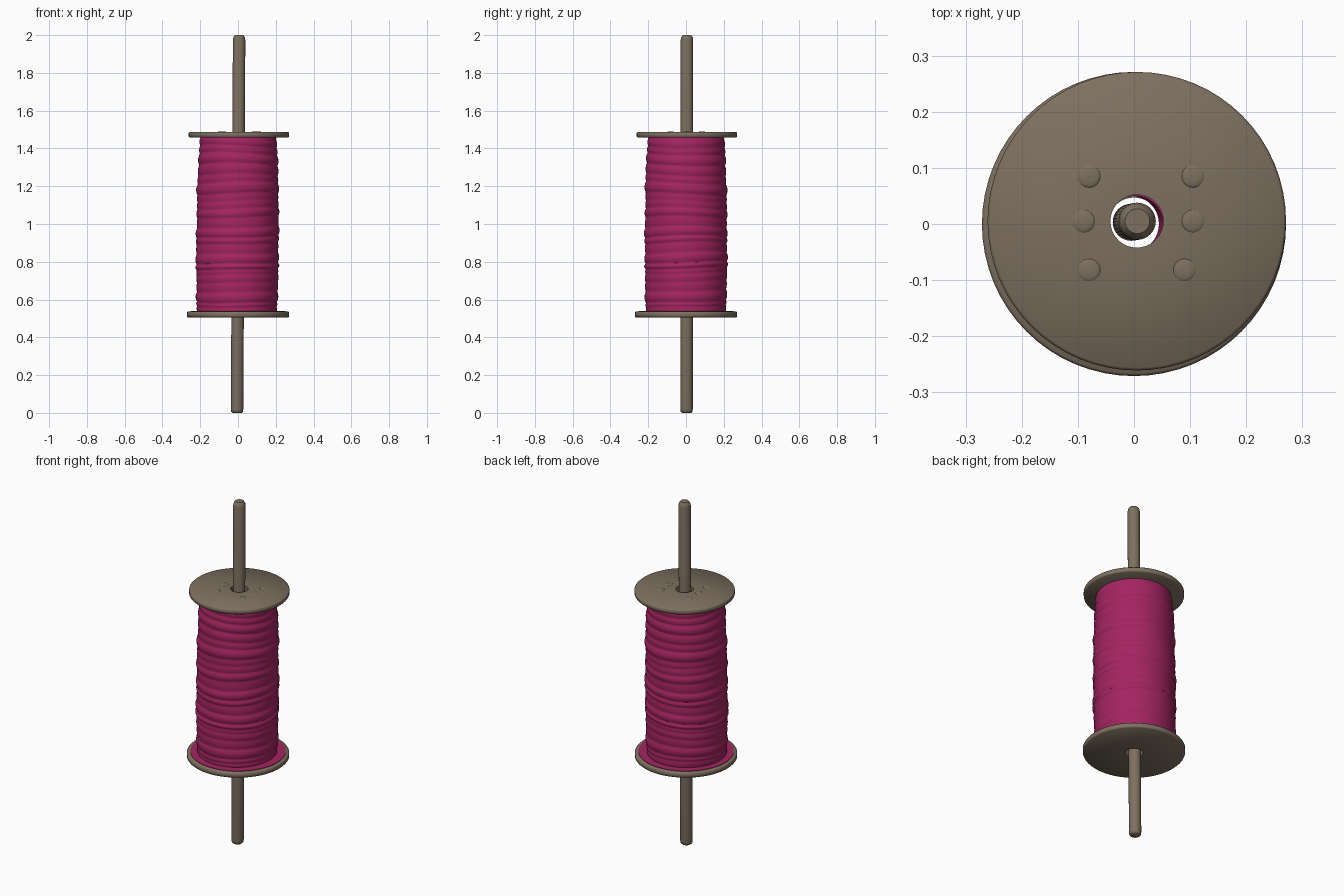
import bpy, bmesh, math, random
from mathutils import Vector

if "Cube" in bpy.data.objects:
    bpy.data.objects.remove(bpy.data.objects["Cube"])
random.seed(4)

def mat(name, rgb):
    m = bpy.data.materials.new(name)
    m.diffuse_color = (*rgb, 1)
    m.use_nodes = True
    m.node_tree.nodes["Principled BSDF"].inputs["Base Color"].default_value = m.diffuse_color
    return m

wood = mat("dull wood", (0.205, 0.162, 0.115))
pink = mat("magenta thread", (0.37, 0.018, 0.12))

def finish(name, bm, material, angle=40):
    bmesh.ops.recalc_face_normals(bm, faces=bm.faces)
    me = bpy.data.meshes.new(name)
    bm.to_mesh(me)
    bm.free()
    ob = bpy.data.objects.new(name, me)
    bpy.context.collection.objects.link(ob)
    me.materials.append(material)
    bpy.ops.object.select_all(action='DESELECT')
    ob.select_set(True)
    bpy.context.view_layer.objects.active = ob
    bpy.ops.object.shade_smooth_by_angle(angle=math.radians(angle))
    return ob

def loft(name, profile, material, n=48, centre=lambda z: (0, 0), warp=None, closed=True, angle=40):
    """Revolve (radius, z) points; closed joins last ring to first, else caps ends."""
    bm = bmesh.new()
    rings = []
    for r, z in profile:
        cx, cy = centre(z)
        ring = []
        for i in range(n):
            a = 2 * math.pi * i / n
            rr = warp(r, z, a) if warp else r
            ring.append(bm.verts.new((cx + rr * math.cos(a), cy + rr * math.sin(a), z)))
        rings.append(ring)
    pairs = list(zip(rings, rings[1:]))
    if closed:
        pairs.append((rings[-1], rings[0]))
    else:
        bm.faces.new(rings[0])
        bm.faces.new(rings[-1])
    for p, q in pairs:
        for i in range(n):
            j = (i + 1) % n
            bm.faces.new((p[i], p[j], q[j], q[i]))
    return finish(name, bm, material, angle)

# slightly leaning spindle rod
loft("spindle_rod", [(0.024, 0), (0.031, 0.006), (0.033, 0.02), (0.033, 1.975), (0.030, 1.99), (0.022, 2.0)],
     wood, n=32, centre=lambda z: (-0.005 + 0.0055 * z, 0.003 + 0.001 * z), closed=False, angle=50)

# end discs with a centre hole
def disc(name, r, z0, z1, cx, cy):
    b = 0.005
    return loft(name, [(0.047, z0), (r - b, z0), (r, z0 + b), (r, z1 - b), (r - b, z1), (0.047, z1)],
                wood, n=64, centre=lambda z: (cx, cy), angle=50)

disc("top_disc", 0.266, 1.458, 1.487, 0.005, 0.005)
disc("bottom_disc", 0.271, 0.506, 0.536, 0.0, 0.0)

# thread layer lying on the bottom disc
loft("thread_base_layer", [(0.05, 0.533), (0.252, 0.533), (0.252, 0.539), (0.05, 0.539)], pink, n=64)

# low bumps on the top disc
bumps = bmesh.new()
for x, y in [(-0.08, 0.085), (0.105, 0.085), (-0.09, 0.005), (0.105, 0.005), (-0.08, -0.082), (0.09, -0.082)]:
    new = bmesh.ops.create_uvsphere(bumps, u_segments=16, v_segments=8, radius=0.021)["verts"]
    for v in new:
        v.co = Vector((v.co.x + x, v.co.y + y, v.co.z * 0.2 + 1.486))
finish("top_disc_bumps", bumps, wood)

# wound thread: uneven tilted bands around a barrel shape
bands = []
z = 0.50
while z < 1.52:
    h = random.uniform(0.02, 0.06)
    bands.append((z, h, random.uniform(0.002, 0.009)))
    z += h

def winding(r, z, a):
    if r < 0.1 or z < 0.537 or z > 1.453:
        return r
    zz = z + 0.008 * math.sin(a + 5 * z) + 0.004 * math.sin(2 * a + 11 * z)
    for b, h, amp in bands:
        if b <= zz < b + h:
            return r + amp * math.sin(math.pi * (zz - b) / h) ** 0.8 + 0.001 * math.sin(3 * a + 20 * z)
    return r

def barrel(t):
    pts = [(0, 0.209), (0.2, 0.214), (0.5, 0.214), (0.7, 0.212), (0.85, 0.206), (1, 0.199)]
    for (t0, r0), (t1, r1) in zip(pts, pts[1:]):
        if t <= t1:
            return r0 + (r1 - r0) * (t - t0) / (t1 - t0)

rows = 150
profile = [(0.05, 0.535)]
profile += [(barrel(i / rows), 0.535 + 0.922 * i / rows) for i in range(rows + 1)]
profile += [(0.05, 1.457)]
loft("thread_winding", profile, pink, n=72, centre=lambda z: (-0.006 + 0.008 * (z - 0.5), 0.0),
     warp=winding, angle=60)
